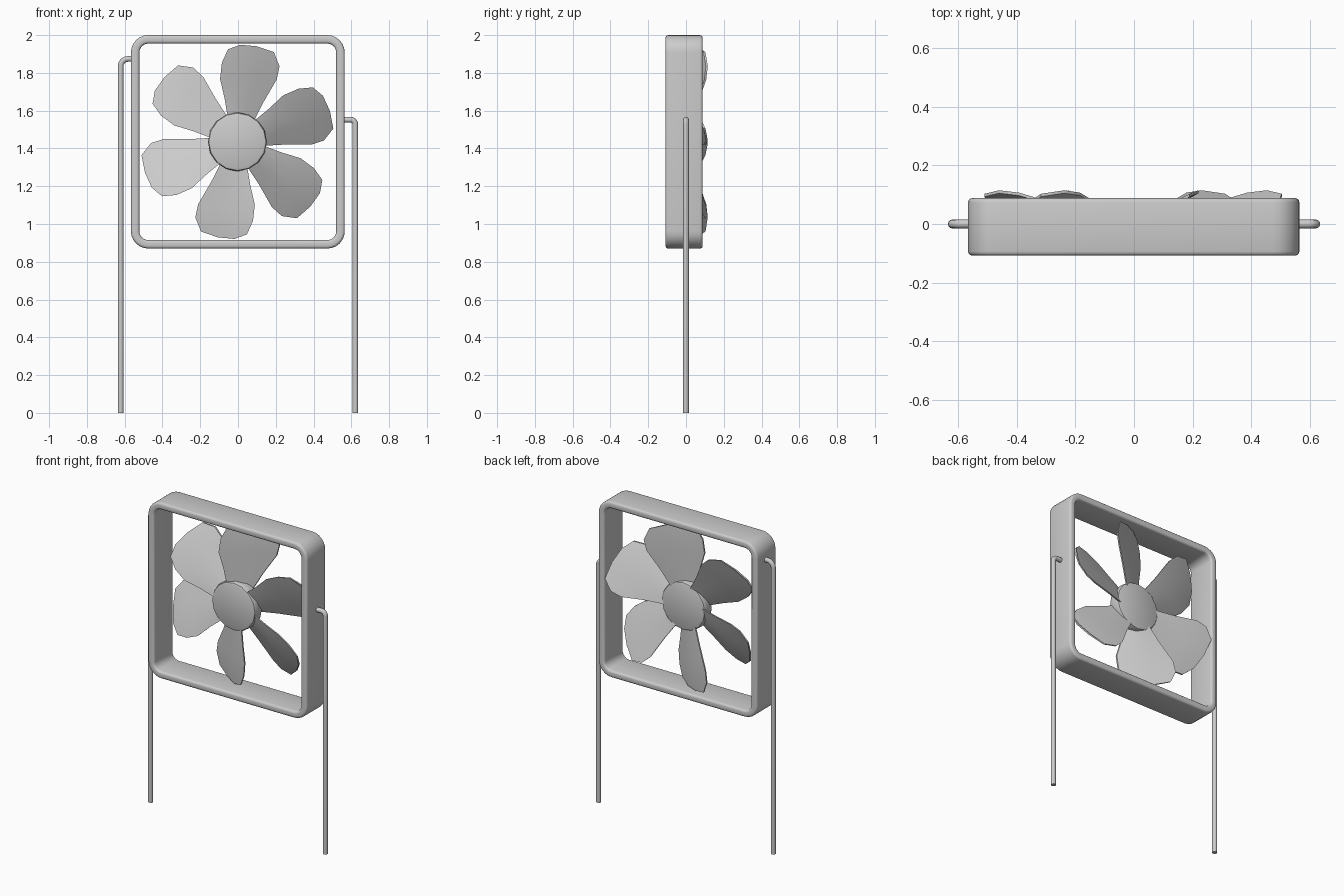
import bpy, bmesh, math
from mathutils import Matrix, Vector

if "Cube" in bpy.data.objects:
    bpy.data.objects.remove(bpy.data.objects["Cube"])

CX, CZ = -0.003, 1.435          # fan axis


def finish(bm, name, angle=35):
    bmesh.ops.recalc_face_normals(bm, faces=bm.faces)
    me = bpy.data.meshes.new(name)
    bm.to_mesh(me)
    bm.free()
    ob = bpy.data.objects.new(name, me)
    bpy.context.collection.objects.link(ob)
    bpy.ops.object.select_all(action='DESELECT')
    ob.select_set(True)
    bpy.context.view_layer.objects.active = ob
    bpy.ops.object.shade_smooth_by_angle(angle=math.radians(angle))
    return ob


def rounded(w, h, r, n):
    """Points of a rounded rectangle centred on the origin (half sizes w, h)."""
    pts = []
    for k, (sx, sy) in enumerate([(1, 1), (-1, 1), (-1, -1), (1, -1)]):
        for i in range(n + 1):
            a = math.pi / 2 * (k + i / n)
            pts.append((sx * (w - r) + r * math.cos(a), sy * (h - r) + r * math.sin(a)))
    return pts


def skin(bm, rings, closed):
    n = len(rings[0])
    count = len(rings) if closed else len(rings) - 1
    for i in range(count):
        a, b = rings[i], rings[(i + 1) % len(rings)]
        for j in range(n):
            k = (j + 1) % n
            bm.faces.new((a[j], a[k], b[k], b[j]))


# square frame: small rounded section swept round a rounded square
bm = bmesh.new()
rings = []
for u, v in rounded(0.0225, 0.098, 0.014, 3):
    d = 0.0225 - u
    rings.append([bm.verts.new((x + CX + 0.002, v - 0.01, z + CZ))
                  for x, z in rounded(0.566 - d, 0.565 - d, 0.092 - d, 6)])
skin(bm, rings, True)
finish(bm, "frame")

# hub with bevelled rims
bm = bmesh.new()
bmesh.ops.create_cone(bm, cap_ends=True, segments=16, radius1=0.156, radius2=0.156, depth=0.08,
                      matrix=Matrix.Translation((CX, -0.005, CZ)) @ Matrix.Rotation(math.pi / 2, 4, 'X'))
rims = [e for e in bm.edges if any(len(f.verts) > 4 for f in e.link_faces)]
bmesh.ops.bevel(bm, geom=rims, offset=0.015, segments=2, profile=0.5, affect='EDGES')
finish(bm, "hub", 40)

# six pitched blades: rows of (left x, left z, right x, right z, tip bulge, pitch)
rows = [(-0.050, 0.120, 0.085, 0.105, 0.00, 0.45),
        (-0.068, 0.230, 0.138, 0.210, 0.01, 0.50),
        (-0.092, 0.333, 0.208, 0.330, 0.02, 0.53),
        (-0.082, 0.420, 0.223, 0.400, 0.03, 0.53),
        (-0.050, 0.490, 0.193, 0.475, 0.028, 0.55)]
cols = [(0, 0), (0.27, 1), (0.63, 0.9), (1, 0)]
for n in range(6):
    bm = bmesh.new()
    rings = []
    for i, (lx, lz, rx, rz, bulge, pitch) in enumerate(rows):
        front, back = [], []
        for t, b in cols:
            x = lx + (rx - lx) * t
            z = lz + (rz - lz) * t + bulge * b
            y = x * pitch - 0.008
            h = 0.005 + (0.009 if i < 4 else 0.002) * b
            front.append(bm.verts.new((x, y - h, z)))
            back.append(bm.verts.new((x, y + h, z)))
        rings.append(front + back[::-1])
    skin(bm, rings, False)
    bm.faces.new(rings[0])
    bm.faces.new(rings[-1])
    bmesh.ops.transform(bm, verts=bm.verts, matrix=Matrix.Translation((CX, 0, CZ))
                        @ Matrix.Rotation(n * math.pi / 3, 4, 'Y'))
    finish(bm, "blade_%d" % (n + 1), 50)


# bent rod legs that hook into the frame sides
def leg(name, side, top, bend):
    x = side * 0.621
    path = [(x, 0)]
    for i in range(6):
        a = math.pi / 2 * i / 5
        path.append((x - side * bend * (1 - math.cos(a)), top - bend + bend * math.sin(a)))
    path.append((side * 0.55, top))
    bm = bmesh.new()
    rings = []
    for i, (px, pz) in enumerate(path):
        a = math.pi / 2 * min(max((i - 1) / 5, 0), 1)
        out = Vector((side * math.cos(a), 0, math.sin(a)))     # outward side of the bend
        rings.append([bm.verts.new(Vector((px, 0, pz)) + 0.015 * (
            out * math.cos(k * math.pi / 6) + Vector((0, math.sin(k * math.pi / 6), 0))))
            for k in range(12)])
    skin(bm, rings, False)
    bm.faces.new(rings[0])
    bm.faces.new(rings[-1])
    finish(bm, name, 40)


leg("left_leg", -1, 1.874, 0.038)
leg("right_leg", 1, 1.552, 0.024)
